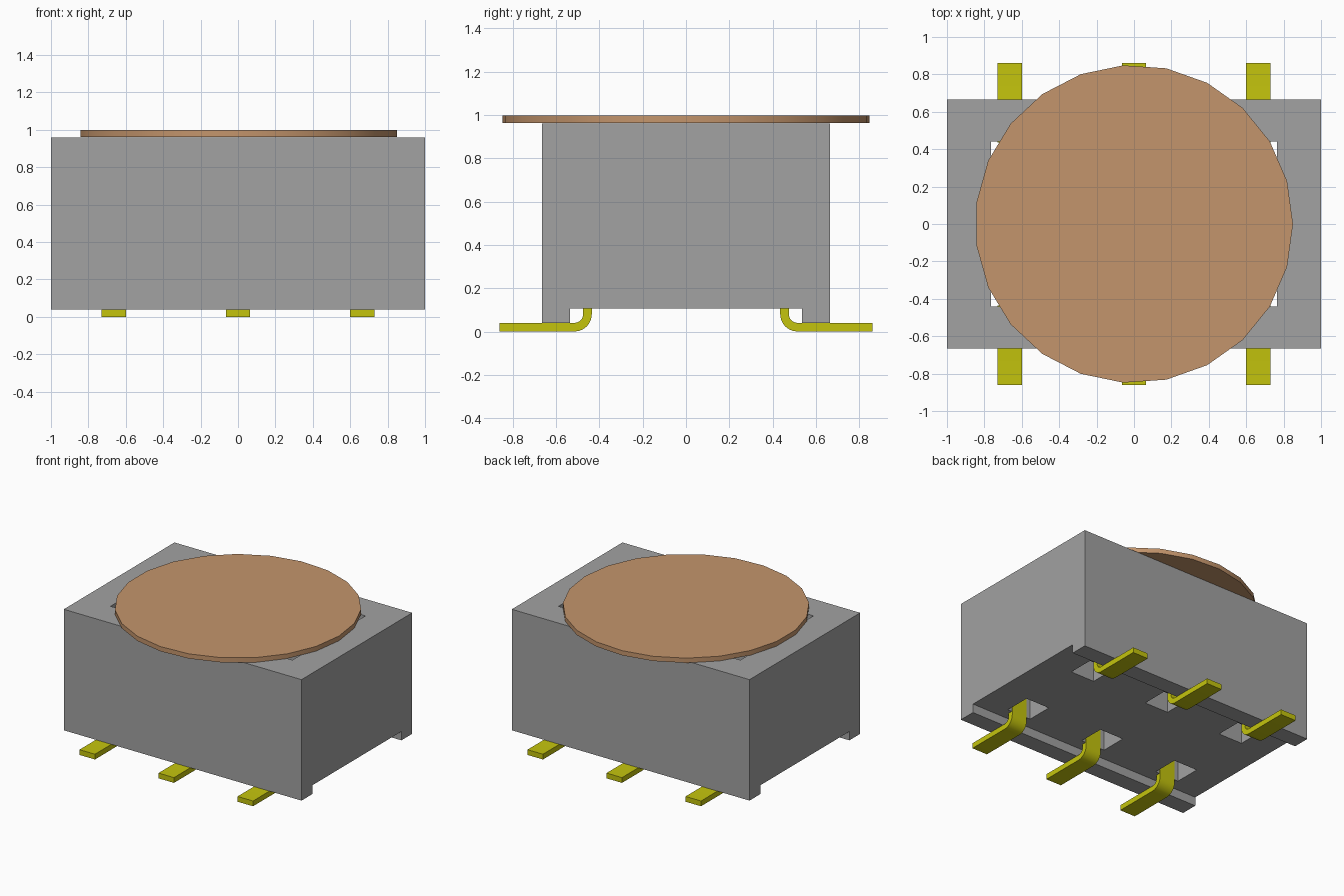
import bpy, bmesh, math
from mathutils import Vector

if "Cube" in bpy.data.objects:
    bpy.data.objects.remove(bpy.data.objects["Cube"], do_unlink=True)


def material(name, rgb):
    m = bpy.data.materials.new(name)
    m.use_nodes = True
    m.diffuse_color = (*rgb, 1)
    m.node_tree.nodes["Principled BSDF"].inputs["Base Color"].default_value = (*rgb, 1)
    return m


grey = material("grey plastic", (0.36, 0.36, 0.36))
yellow = material("yellow metal", (0.55, 0.55, 0.004))
tan = material("tan cap", (0.55, 0.30, 0.15))


def add_object(name, bm, mat):
    bmesh.ops.recalc_face_normals(bm, faces=bm.faces)
    mesh = bpy.data.meshes.new(name)
    bm.to_mesh(mesh)
    bm.free()
    ob = bpy.data.objects.new(name, mesh)
    bpy.context.collection.objects.link(ob)
    mesh.materials.append(mat)
    return ob


def extrude_x(name, profile, x0, x1, mat):
    """Extrude a closed (y, z) profile from x0 to x1."""
    bm = bmesh.new()
    face = bm.faces.new([bm.verts.new((x0, y, z)) for y, z in profile])
    new = bmesh.ops.extrude_face_region(bm, geom=[face])["geom"]
    bmesh.ops.translate(bm, vec=(x1 - x0, 0, 0),
                        verts=[v for v in new if isinstance(v, bmesh.types.BMVert)])
    return add_object(name, bm, mat)


def smooth(ob):
    bpy.ops.object.select_all(action='DESELECT')
    ob.select_set(True)
    bpy.context.view_layer.objects.active = ob
    bpy.ops.object.shade_smooth_by_angle(angle=math.radians(32))


PIN_X = (-0.665, 0, 0.665)
SIDES = ((-1, "front"), (1, "back"))
COLUMNS = ("right", "middle", "left")

# Housing: block with a rail along the front and back of its underside
half = [(0.665, 0.96), (0.665, 0.04), (0.535, 0.04), (0.535, 0.107)]
body = extrude_x("housing", half + [(-y, z) for y, z in reversed(half)], -1, 1, grey)

# Six square shafts running through the housing
bm = bmesh.new()
for x in PIN_X:
    for s, _ in SIDES:
        verts = bmesh.ops.create_cube(bm, size=1)["verts"]
        bmesh.ops.scale(bm, vec=(0.2, 0.2, 2), verts=verts)
        bmesh.ops.translate(bm, vec=(x, s * 0.34, 0.5), verts=verts)
cutter = add_object("shaft_cutter", bm, grey)
cutter.hide_render = True
mod = body.modifiers.new("shafts", 'BOOLEAN')
mod.operation, mod.solver, mod.object = 'DIFFERENCE', 'EXACT', cutter
bpy.context.view_layer.objects.active = body
bpy.ops.object.modifier_apply(modifier=mod.name)
bpy.data.objects.remove(cutter, do_unlink=True)

# Bent pins: flat foot, rounded bend, upright leg beside each shaft
T, INNER, R, Y0, TOP = 0.04, 0.04, 0.08, 0.435, 0.5


def bend(radius, steps=6):
    angles = [math.pi / 2 * i / steps for i in range(steps + 1)]
    return [(Y0 + R - radius * math.cos(a), R - radius * math.sin(a)) for a in angles]


pin_profile = ([(Y0, TOP)] + bend(R) + [(0.862, 0), (0.862, T)]
               + bend(INNER)[::-1] + [(Y0 + T, TOP)])
for s, side in SIDES:
    for x, column in zip(PIN_X, COLUMNS):
        pin = extrude_x(f"{side}_{column}_pin", [(s * y, z) for y, z in pin_profile],
                        x - 0.065, x + 0.065, yellow)
        smooth(pin)

# Round cap on top
bm = bmesh.new()
ring = [bm.verts.new((0.85 * math.cos(a), 0.85 * math.sin(a), 0.962))
        for a in (2 * math.pi * i / 23 for i in range(23))]
face = bm.faces.new(ring)
new = bmesh.ops.extrude_face_region(bm, geom=[face])["geom"]
bmesh.ops.translate(bm, vec=Vector((0, 0, 0.036)),
                    verts=[v for v in new if isinstance(v, bmesh.types.BMVert)])
smooth(add_object("round_cap", bm, tan))
